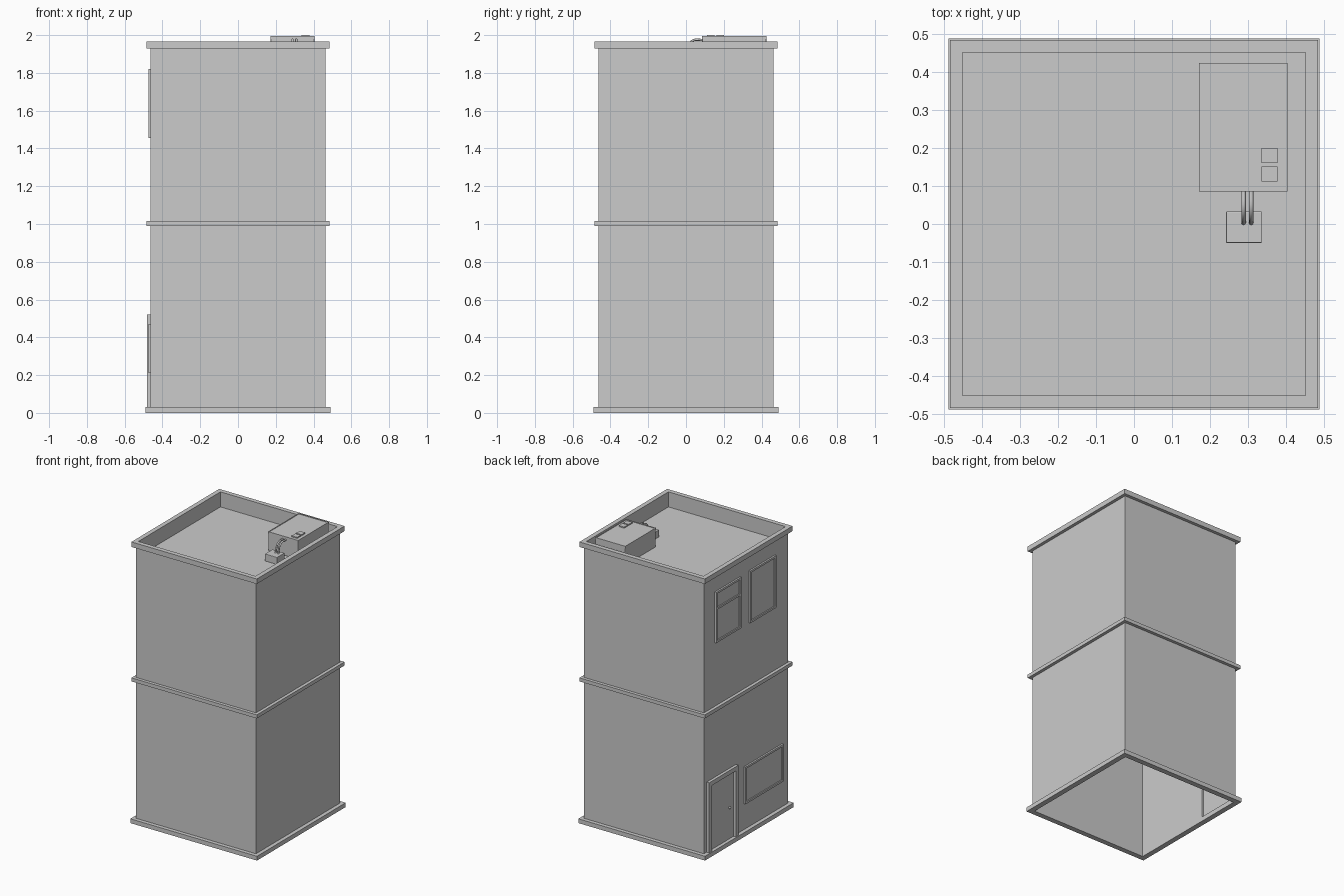
import bpy, bmesh
from mathutils import Vector

cube = bpy.data.objects.get("Cube")
if cube:
    bpy.data.objects.remove(cube, do_unlink=True)

grey = bpy.data.materials.new("plain_grey")
grey.use_nodes = True
COLOUR = (0.6, 0.6, 0.6, 1)
grey.diffuse_color = COLOUR
grey.node_tree.nodes["Principled BSDF"].inputs["Base Color"].default_value = COLOUR


def finish(name, bm):
    mesh = bpy.data.meshes.new(name)
    bm.to_mesh(mesh)
    bm.free()
    mesh.materials.append(grey)
    obj = bpy.data.objects.new(name, mesh)
    bpy.context.collection.objects.link(obj)
    return obj


def add_box(bm, lo, hi):
    lo, hi = Vector(lo), Vector(hi)
    verts = bmesh.ops.create_cube(bm, size=1)["verts"]
    for v in verts:
        v.co = (lo + hi) / 2 + v.co * (hi - lo)
    return verts


def box(name, lo, hi, bevel=0):
    bm = bmesh.new()
    add_box(bm, lo, hi)
    if bevel:
        bmesh.ops.bevel(bm, geom=bm.edges[:], offset=bevel, segments=2,
                        profile=0.5, affect='EDGES')
    return finish(name, bm)


# Square tower swept from one profile: ceiling, inner wall, bands, parapet, roof
WALL, INNER, ROOF = 0.463, 0.453, 1.86
profile = [(INNER, ROOF - 0.01), (INNER, 0), (0.49, 0), (0.49, 0.03),
           (WALL, 0.03), (WALL, 0.99), (0.485, 0.99), (0.485, 1.015),
           (WALL, 1.015), (WALL, 1.93), (0.485, 1.93), (0.485, 1.965),
           (INNER, 1.965), (INNER, ROOF)]
bm = bmesh.new()
rings = [[bm.verts.new((sx * h, sy * h, z))
          for sx, sy in ((-1, -1), (1, -1), (1, 1), (-1, 1))] for h, z in profile]
for a, b in zip(rings, rings[1:]):
    for i in range(4):
        j = (i + 1) % 4
        bm.faces.new((a[i], a[j], b[j], b[i]))
bm.faces.new(rings[0][::-1])
bm.faces.new(rings[-1])
bmesh.ops.recalc_face_normals(bm, faces=bm.faces[:])
tower = finish("tower_shell", bm)

# Doorway opening
DOOR_Y, DOOR_Z = (0.11, 0.434), (0.03, 0.52)
cutter = box("doorway_cutter", (-0.55, DOOR_Y[0] + 0.01, DOOR_Z[0] + 0.002),
             (-0.4, DOOR_Y[1] - 0.01, DOOR_Z[1] - 0.01))
cutter.hide_render = True
cut = tower.modifiers.new("doorway", 'BOOLEAN')
cut.operation = 'DIFFERENCE'
cut.solver = 'EXACT'
cut.object = cutter
bpy.context.view_layer.objects.active = tower
bpy.ops.object.modifier_apply(modifier=cut.name)
bpy.data.objects.remove(cutter, do_unlink=True)


# Frames on the right wall: side posts, top rail and optional sill
def frame(name, ys, zs, width, x_out, x_in, sill=True, transom=None):
    (y0, y1), (z0, z1) = ys, zs
    bm = bmesh.new()
    bars = [(y0, y0 + width, z0, z1), (y1 - width, y1, z0, z1),
            (y0 + width, y1 - width, z1 - width, z1)]
    if sill:
        bars.append((y0 + width, y1 - width, z0, z0 + width))
    if transom:
        bars.append((y0 + width, y1 - width, transom, transom + width))
    for a, b, c, d in bars:
        add_box(bm, (x_out, a, c), (x_in, b, d))
    return finish(name, bm)


frame("door_frame", DOOR_Y, DOOR_Z, 0.03, -0.483, -0.453, sill=False)

# Door leaf, a single sheet facing outward
bm = bmesh.new()
bm.faces.new([bm.verts.new((-0.466, y, z)) for y, z in
              ((DOOR_Y[0], DOOR_Z[0]), (DOOR_Y[0], DOOR_Z[1]),
               (DOOR_Y[1], DOOR_Z[1]), (DOOR_Y[1], DOOR_Z[0]))])
bm.normal_update()
if bm.faces[:][0].normal.x > 0:
    bmesh.ops.reverse_faces(bm, faces=bm.faces[:])
finish("door_leaf", bm)

bpy.ops.mesh.primitive_uv_sphere_add(segments=12, ring_count=8, radius=0.008,
                                     location=(-0.473, 0.19, 0.25))
knob = bpy.context.object
knob.name = "door_knob"
knob.data.materials.append(grey)
bpy.ops.object.shade_smooth()

# Windows
for name, ys, zs, transom in (
        ("lower_window", (-0.4, 0.02), (0.21, 0.47), None),
        ("upper_window_split", (0.067, 0.344), (1.46, 1.815), 1.69),
        ("upper_window_plain", (-0.32, -0.033), (1.455, 1.82), None)):
    frame(name + "_frame", ys, zs, 0.014, -0.475, -0.46, transom=transom)
    box(name + "_pane", (-0.467, ys[0], zs[0]), (-0.462, ys[1], zs[1]))

# Rooftop unit with raised rim, two top buttons and a small junction box
box("roof_unit", (0.172, 0.086, ROOF), (0.405, 0.425, 1.992), 0.006)
bm = bmesh.new()
for a, b, c, d in ((0.172, 0.178, 0.086, 0.425), (0.399, 0.405, 0.086, 0.425),
                   (0.178, 0.399, 0.086, 0.092), (0.178, 0.399, 0.419, 0.425)):
    add_box(bm, (a, c, 1.98), (b, d, 1.995))
finish("roof_unit_rim", bm)
for i, y in enumerate((0.112, 0.161)):
    box(f"roof_unit_button_{i + 1}", (0.337, y, 1.985), (0.379, y + 0.04, 2.0))
box("junction_box", (0.243, -0.05, ROOF), (0.337, 0.033, 1.91), 0.002)

# Twin pipes from the unit down into the junction box
for i, x in enumerate((0.289, 0.309)):
    curve = bpy.data.curves.new(f"pipe_{i + 1}", 'CURVE')
    curve.dimensions = '3D'
    curve.bevel_depth = 0.006
    curve.bevel_resolution = 2
    curve.resolution_u = 6
    spline = curve.splines.new('BEZIER')
    spline.bezier_points.add(2)
    for p, (y, z) in zip(spline.bezier_points, ((0.1, 1.974), (0.03, 1.968), (0.0, 1.9))):
        p.co = (x, y, z)
        p.handle_left_type = p.handle_right_type = 'AUTO'
    curve.materials.append(grey)
    pipe = bpy.data.objects.new(curve.name, curve)
    bpy.context.collection.objects.link(pipe)
